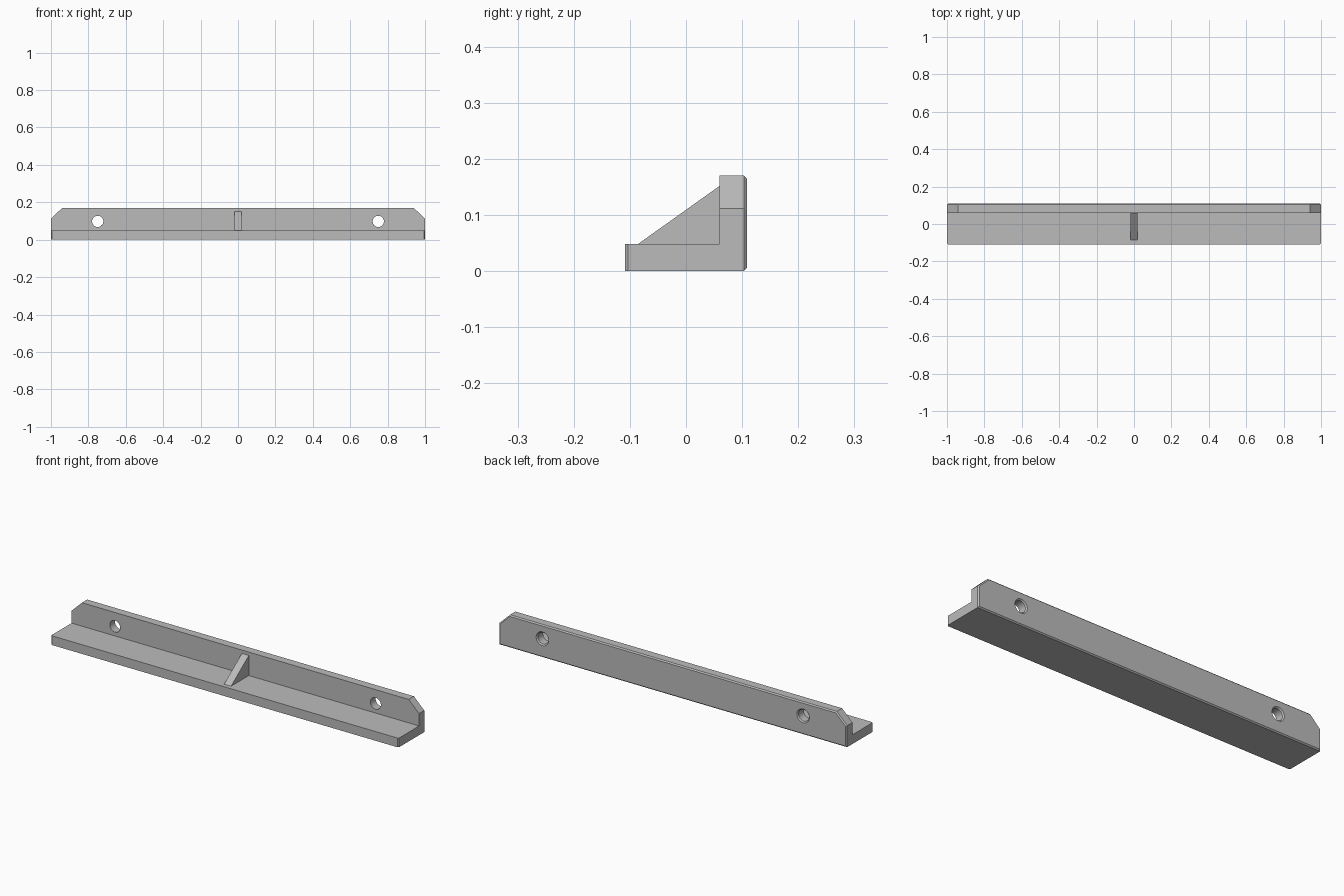
import bpy, bmesh, math
from mathutils import Matrix

cube = bpy.data.objects.get("Cube")
if cube:
    bpy.data.objects.remove(cube, do_unlink=True)

grey = bpy.data.materials.new("light_grey")
grey.use_nodes = True
colour = (0.5, 0.5, 0.5, 1)
grey.diffuse_color = colour
grey.node_tree.nodes["Principled BSDF"].inputs["Base Color"].default_value = colour

BACK, WALL, FRONT = 0.109, 0.06, -0.109
FLOOR, TOP = 0.048, 0.17
CHAMFER = 0.006


def finish(name, bm):
    bmesh.ops.recalc_face_normals(bm, faces=bm.faces[:])
    mesh = bpy.data.meshes.new(name)
    bm.to_mesh(mesh)
    bm.free()
    mesh.materials.append(grey)
    obj = bpy.data.objects.new(name, mesh)
    bpy.context.collection.objects.link(obj)
    return obj


def prism(points, offset):
    """Extrude a closed 3D outline along an offset."""
    bm = bmesh.new()
    face = bm.faces.new([bm.verts.new(p) for p in points])
    new = bmesh.ops.extrude_face_region(bm, geom=[face])["geom"]
    bmesh.ops.translate(bm, vec=offset,
                        verts=[v for v in new if isinstance(v, bmesh.types.BMVert)])
    return bm


# Upright wall with clipped top corners and a chamfered back rim
outline = [(-1, 0), (1, 0), (1, 0.112), (0.94, TOP), (-0.94, TOP), (-1, 0.112)]
bm = prism([(x, WALL, z) for x, z in outline], (0, BACK - WALL, 0))
rim = [e for e in bm.edges if all(v.co.y > BACK - 0.001 for v in e.verts)]
bmesh.ops.bevel(bm, geom=rim, offset=CHAMFER, segments=1, affect='EDGES')
wall = finish("back_wall", bm)

# Screw holes, slightly countersunk at the back
for side, name in ((-1, "right"), (1, "left")):
    bm = bmesh.new()
    for radius1, radius2, depth, y in ((0.03, 0.03, 0.2, BACK),
                                       (0.03, 0.042, 0.012, BACK - 0.0)):
        place = Matrix.Translation((side * 0.75, y, 0.098)) @ Matrix.Rotation(-math.pi / 2, 4, 'X')
        bmesh.ops.create_cone(bm, cap_ends=True, segments=32, radius1=radius1,
                              radius2=radius2, depth=depth, matrix=place)
    cutter = finish(name + "_hole_cutter", bm)
    cutter.hide_render = True
    cutter.hide_set(True)
    cut = wall.modifiers.new(name + "_hole", 'BOOLEAN')
    cut.operation = 'DIFFERENCE'
    cut.solver = 'EXACT'
    cut.use_self = True
    cut.object = cutter

# Floor ledge with small clipped front corners
c = CHAMFER
ledge = [(-1, WALL), (-1, FRONT + c), (-1 + c, FRONT),
         (1 - c, FRONT), (1, FRONT + c), (1, WALL)]
finish("floor_ledge", prism([(x, y, 0) for x, y in ledge], (0, 0, FLOOR)))

# Triangular centre brace
brace = [(-0.086, FLOOR), (WALL, FLOOR), (WALL, 0.152)]
finish("centre_brace", prism([(-0.02, y, z) for y, z in brace], (0.04, 0, 0)))
